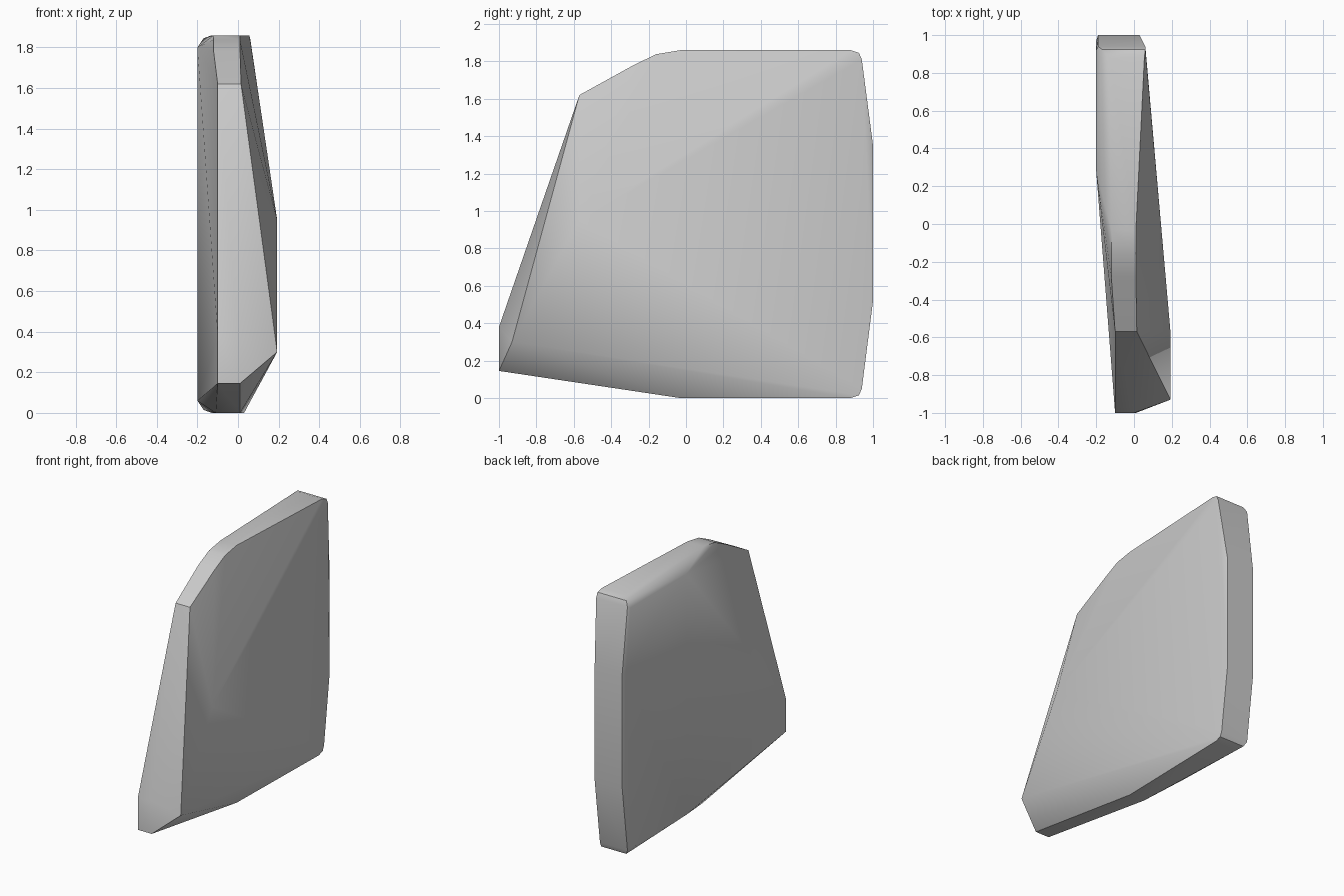
import bpy, bmesh, math

cube = bpy.data.objects.get("Cube")
if cube:
    bpy.data.objects.remove(cube, do_unlink=True)

grey = bpy.data.materials.new("plain grey")
grey.use_nodes = True
colour = (0.6, 0.6, 0.6, 1)
grey.diffuse_color = colour
grey.node_tree.nodes["Principled BSDF"].inputs["Base Color"].default_value = colour

# Side outline: y, z, and the x extent of the rim there
rim = [
    (-1, .145, -.1, .01), (-1, .38, -.1, 0),                        # front tip
    (-.57, 1.62, -.1, .015), (-.28, 1.78, -.12, .01),               # sloping brow
    (-.16, 1.838, -.12, .01), (-.03, 1.86, -.12, .01),
    (.88, 1.86, -.13, .055), (.925, 1.845, -.17, .06), (.94, 1.81, -.19, .06),
    (1, 1.35, -.19, .03), (1, .52, -.19, .03),                      # back
    (.94, .05, -.19, .03), (.925, .015, -.17, .03), (.88, 0, -.13, .03),
    (-.03, 0, -.11, .01),                                           # bottom
]
points = [(x, y, z) for y, z, x0, x1 in rim for x in (x0, x1)]

# Bulging corners of the right face
points += [(.193, -.93, .3), (.193, -.57, .95)]

# Flat left face, standing proud of the rim
points += [(-.2, y, z) for y in (.28, .92) for z in (.06, 1.8)]
points += [(-.2, .97, z) for z in (.52, 1.35)]

# Wrap the corners in one closed convex slab
bm = bmesh.new()
for p in points:
    bm.verts.new(p)
hull = bmesh.ops.convex_hull(bm, input=bm.verts)
loose = {v for v in hull["geom_interior"] + hull["geom_unused"]
         if isinstance(v, bmesh.types.BMVert) and not v.link_faces}
bmesh.ops.delete(bm, geom=list(loose), context="VERTS")
bmesh.ops.recalc_face_normals(bm, faces=bm.faces)

mesh = bpy.data.meshes.new("slab")
bm.to_mesh(mesh)
bm.free()
mesh.materials.append(grey)
slab = bpy.data.objects.new("slab", mesh)
bpy.context.collection.objects.link(slab)

# Smooth shading with the main edges kept sharp
bpy.ops.object.select_all(action="DESELECT")
slab.select_set(True)
bpy.context.view_layer.objects.active = slab
bpy.ops.object.shade_smooth_by_angle(angle=math.radians(35))
